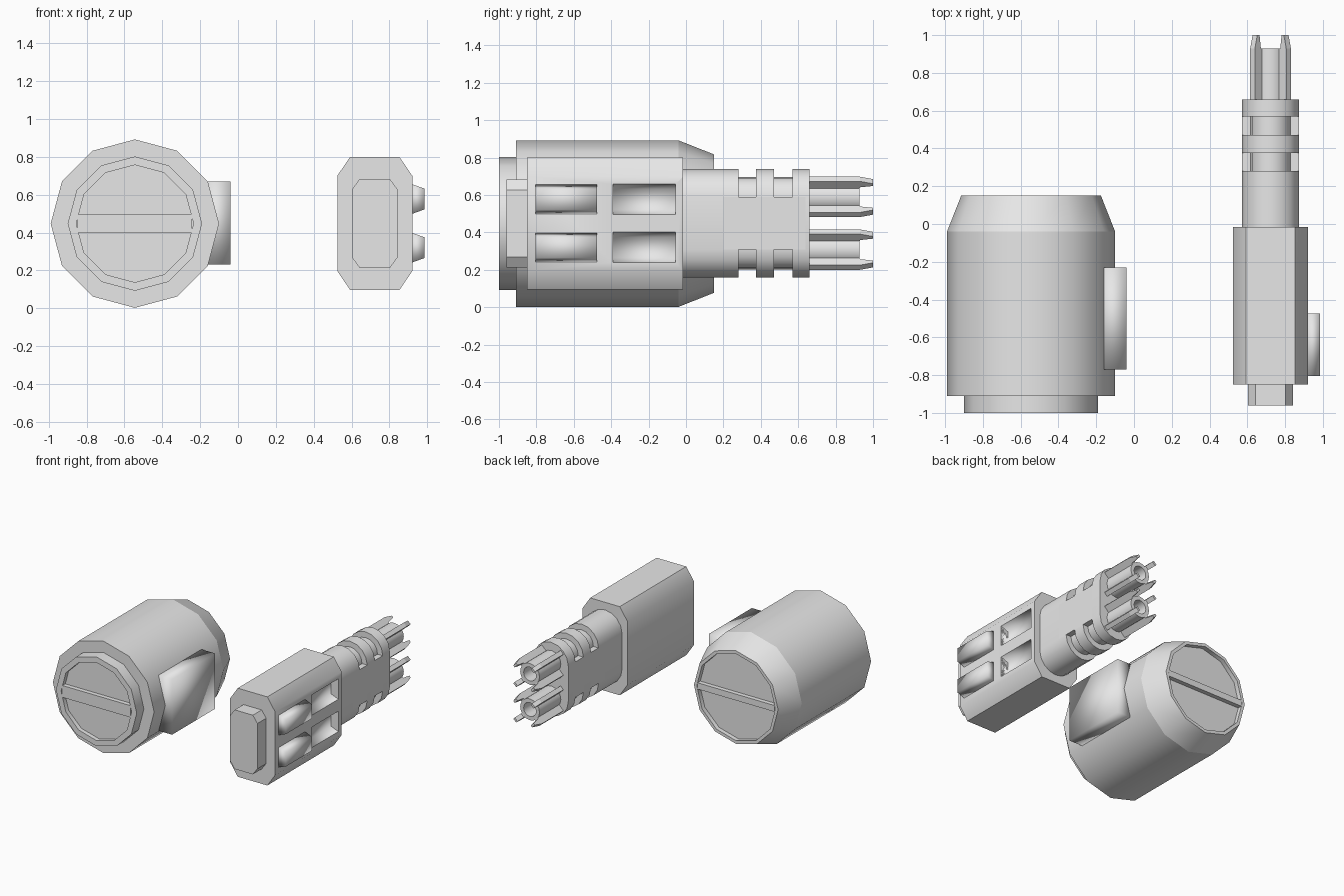
import bpy, bmesh, math
from mathutils import Vector

cube = bpy.data.objects.get("Cube")
if cube:
    bpy.data.objects.remove(cube, do_unlink=True)

grey = bpy.data.materials.new("light_grey")
grey.diffuse_color = (0.8, 0.8, 0.8, 1)
grey.use_nodes = True
grey.node_tree.nodes["Principled BSDF"].inputs["Base Color"].default_value = (0.8, 0.8, 0.8, 1)


def loft(name, rings, smooth=35, caps=(True, True), inward=False):
    """Bridge equal-length rings of 3D points; smooth is an angle in degrees."""
    bm = bmesh.new()
    loops = [[bm.verts.new(p) for p in ring] for ring in rings]
    n = len(loops[0])
    for a, b in zip(loops, loops[1:]):
        for i in range(n):
            j = (i + 1) % n
            bm.faces.new((a[i], a[j], b[j], b[i]))
    if caps[0]:
        bm.faces.new(loops[0])
    if caps[1]:
        bm.faces.new(loops[-1])
    bmesh.ops.recalc_face_normals(bm, faces=bm.faces)
    bm.normal_update()
    if inward and bm.faces[:][-1].normal.x < 0:
        bmesh.ops.reverse_faces(bm, faces=bm.faces)
    mesh = bpy.data.meshes.new(name)
    bm.to_mesh(mesh)
    bm.free()
    mesh.materials.append(grey)
    ob = bpy.data.objects.new(name, mesh)
    bpy.context.collection.objects.link(ob)
    shade(ob, smooth)
    return ob


def shade(ob, angle):
    bpy.ops.object.select_all(action='DESELECT')
    ob.select_set(True)
    bpy.context.view_layer.objects.active = ob
    if angle >= 180:
        bpy.ops.object.shade_smooth()
    elif angle > 0:
        bpy.ops.object.shade_smooth_by_angle(angle=math.radians(angle))


def circle(cx, cz, r, y, n=12):
    return [(cx + r * math.sin(2 * math.pi * i / n), y, cz + r * math.cos(2 * math.pi * i / n))
            for i in range(n)]


def octagon(cx, cz, hx, hz, bx, bz, y):
    pts = [(hx, hz - bz), (hx - bx, hz), (bx - hx, hz), (-hx, hz - bz),
           (-hx, bz - hz), (bx - hx, -hz), (hx - bx, -hz), (hx, bz - hz)]
    return [(cx + x, y, cz + z) for x, z in pts]


def stadium(cx, z0, z1, r, y, n=8):
    pts = []
    for z, start in ((z1, 0), (z0, math.pi)):
        for i in range(n + 1):
            a = start + math.pi * i / n
            pts.append((cx + r * math.cos(a), y, z + r * math.sin(a)))
    return pts


def box(name, x0, x1, y0, y1, z0, z1, smooth=0):
    ring = lambda x: [(x, y0, z0), (x, y1, z0), (x, y1, z1), (x, y0, z1)]
    return loft(name, [ring(x0), ring(x1)], smooth)


# ---- Drum housing ----
DX, DZ = -0.545, 0.447
drum = lambda prof: [circle(DX, DZ, r, y) for r, y in prof]
loft("drum_body", drum([(0.445, -0.91), (0.445, -0.04)]))
loft("drum_front_collar", drum([(0.355, -0.90), (0.355, -1.0), (0.31, -1.0), (0.31, -0.965)]))
loft("drum_rear_taper", drum([(0.445, -0.04), (0.37, 0.15), (0.345, 0.15), (0.345, 0.115)]))
box("drum_front_bar", DX - 0.302, DX + 0.302, -1.0, -0.96, DZ - 0.047, DZ + 0.047)
box("drum_rear_bar", DX - 0.34, DX + 0.34, 0.11, 0.15, DZ - 0.025, DZ + 0.025)
box("drum_side_tab", -0.18, -0.04, -0.77, -0.23, 0.23, 0.67, 180)

# ---- Connector body ----
CX, CZ = 0.723, 0.448
body = loft("connector_body", [octagon(CX, CZ, 0.198, 0.352, 0.068, 0.1, y) for y in (-0.85, -0.015)])
loft("connector_front_cap", [octagon(CX, CZ, 0.12, 0.235, 0.04, 0.055, y) for y in (-0.96, -0.84)])


def side_ring(x, y0, y1, z, hz):
    return [(x, y0, z - hz), (x, y1, z - hz), (x, y1, z + hz), (x, y0, z + hz)]


# Raised grips at the front of the side wall, matching pockets behind them
FACE = CX + 0.198
for label, z in (("lower", 0.32), ("upper", 0.577)):
    loft("side_grip_" + label, [side_ring(FACE - 0.005, -0.805, -0.475, z, 0.08),
                                side_ring(0.985, -0.805, -0.475, z, 0.055)], 180)
    cutter = box("pocket_cutter", 0.82, 1.0, -0.39, -0.055, z - 0.081, z + 0.081)
    mod = body.modifiers.new("pocket", 'BOOLEAN')
    mod.operation, mod.solver, mod.object = 'DIFFERENCE', 'EXACT', cutter
    bpy.context.view_layer.objects.active = body
    bpy.ops.object.modifier_apply(modifier=mod.name)
    bpy.data.objects.remove(cutter, do_unlink=True)
    loft("side_pocket_" + label, [side_ring(FACE, -0.39, -0.055, z, 0.081),
                                  side_ring(FACE - 0.065, -0.39, -0.055, z, 0.055)],
         180, caps=(False, True), inward=True)
shade(body, 60)

# ---- Neck: slim core, full-width middle web and rounded ribs ----
Z0, Z1 = 0.308, 0.59
loft("neck_core", [stadium(CX, Z0, Z1, 0.105, y) for y in (-0.02, 0.655)])
box("neck_web", CX - 0.15, CX + 0.15, 0.2, 0.64, Z0, Z1)
for i, (y0, y1) in enumerate(((-0.02, 0.28), (0.375, 0.47), (0.57, 0.66))):
    loft("neck_rib_%d" % (i + 1), [stadium(CX, Z0, Z1, 0.15, y) for y in (y0, y1)])

# ---- Contact pins: hollow tubes with four diagonal fins ----
FIN = [(0.06, 0.65), (0.135, 0.65), (0.135, 0.93), (0.117, 1.0), (0.1, 1.0), (0.09, 0.93), (0.06, 0.925)]
for label, z in (("lower", Z0), ("upper", Z1)):
    tube = [(0.085, 0.65), (0.085, 0.928), (0.055, 0.928), (0.055, 0.75)]
    loft("pin_tube_" + label, [circle(CX, z, r, y, 16) for r, y in tube])
    for k in range(4):
        a = math.radians(45 + 90 * k)
        out = Vector((math.cos(a), 0, math.sin(a)))
        side = Vector((-math.sin(a), 0, math.cos(a))) * 0.0175
        rings = [[Vector((CX, y, z)) + out * r + side * s for r, y in FIN] for s in (-1, 1)]
        loft("pin_fin_%s_%d" % (label, k + 1), rings, 0)
